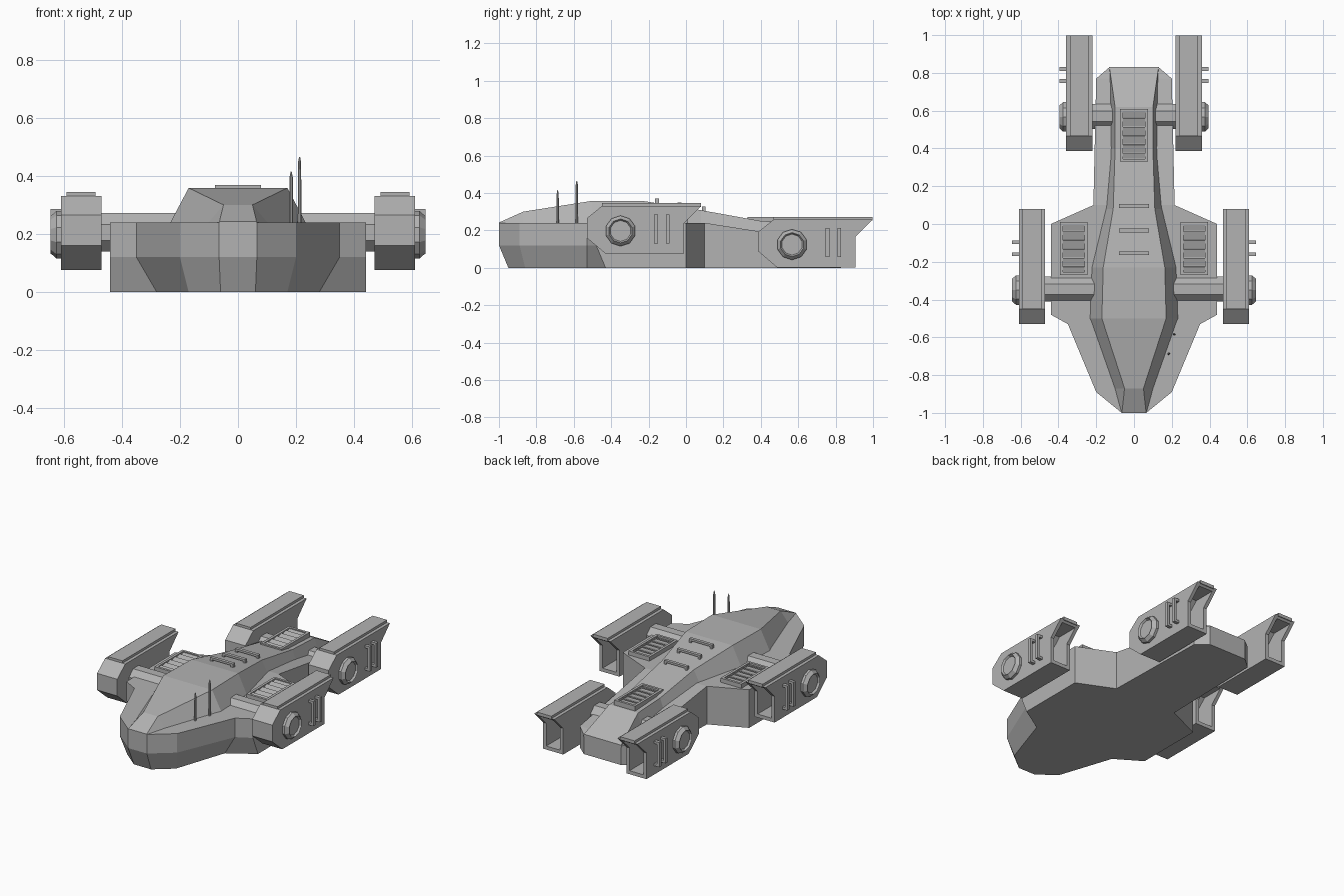
import bpy, bmesh
from mathutils import Matrix, Vector

cube = bpy.data.objects.get("Cube")
if cube:
    bpy.data.objects.remove(cube, do_unlink=True)

grey = bpy.data.materials.new("hull_grey")
grey.use_nodes = True
COLOUR = (0.45, 0.45, 0.45, 1)
grey.diffuse_color = COLOUR
grey.node_tree.nodes["Principled BSDF"].inputs["Base Color"].default_value = COLOUR


def finish(name, bm):
    bmesh.ops.recalc_face_normals(bm, faces=bm.faces)
    mesh = bpy.data.meshes.new(name)
    bm.to_mesh(mesh)
    bm.free()
    mesh.materials.append(grey)
    obj = bpy.data.objects.new(name, mesh)
    bpy.context.collection.objects.link(obj)
    return obj


def loft(name, sections):
    """Skin mirrored half sections, each listed from top to bottom."""
    bm = bmesh.new()
    right = [[bm.verts.new(p) for p in s] for s in sections]
    left = [[bm.verts.new((-p[0], p[1], p[2])) for p in s] for s in sections]
    n = len(sections[0])
    for i in range(len(sections) - 1):
        for side in (right, left):
            for k in range(n - 1):
                bm.faces.new((side[i][k], side[i + 1][k], side[i + 1][k + 1], side[i][k + 1]))
        for k in (0, n - 1):
            bm.faces.new((left[i][k], left[i + 1][k], right[i + 1][k], right[i][k]))
    for i in (0, -1):
        for k in range(n - 1):
            bm.faces.new((left[i][k], left[i][k + 1], right[i][k + 1], right[i][k]))
    return finish(name, bm)


def add_box(bm, lo, hi):
    lo, hi = Vector(lo), Vector(hi)
    m = Matrix.Translation((lo + hi) / 2) @ Matrix.Diagonal((*(hi - lo), 1))
    bmesh.ops.create_cube(bm, size=1, matrix=m)


def add_tube(bm, start, end, r1, r2, sides):
    start, end = Vector(start), Vector(end)
    d = end - start
    turn = Vector((0, 0, 1)).rotation_difference(d).to_matrix().to_4x4()
    spin = Matrix.Rotation(3.14159 / sides, 4, "Z")
    bmesh.ops.create_cone(bm, cap_ends=True, segments=sides, radius1=r1, radius2=r2,
                          depth=d.length, matrix=Matrix.Translation((start + end) / 2) @ turn @ spin)


def place(name, bm, side, offset=(0, 0, 0)):
    """Move a part and mirror it to the chosen side."""
    bmesh.ops.translate(bm, verts=bm.verts, vec=offset)
    bmesh.ops.scale(bm, verts=bm.verts, vec=(side, 1, 1))
    return finish(name, bm)


# Lower hull: deck edge and floor edge pairs
hull = []
for x, y, z, bx, by in [(.065, -1, .24, .06, -.95), (.2, -.89, .24, .17, -.86),
                        (.35, -.53, .24, .28, -.53), (.44, -.48, .24, .44, -.43),
                        (.44, 0, .24, .44, 0), (.215, .1, .24, .215, .1),
                        (.2, .77, .135, .2, .77), (.13, .83, .12, .13, .83)]:
    hull.append([(x, y, z), (x, y, z / 2), (bx, by, 0)])
loft("lower_hull", hull)

# Upper hull: y, ridge x, ridge z, base x, base z
upper = []
for y, rx, rz, bx, bz in [(-1, .064, .242, .065, .236), (-.87, .05, .3, .105, .235),
                          (-.5, .17, .358, .235, .235), (-.23, .163, .357, .225, .235),
                          (.08, .11, .308, .15, .235), (.4, .1, .25, .125, .18),
                          (.62, .1, .24, .125, .15), (.83, .13, .125, .132, .11)]:
    upper.append([(rx, y, rz), (bx, y, bz)])
loft("upper_hull", upper)


# Engine pod, modelled at the front station
def pod_body(name, side, offset):
    bm = bmesh.new()
    profile = [(-.53, .16), (-.53, .265), (-.45, .33), (.08, .33),
               (-.01, .24), (-.01, .075), (-.43, .075)]
    face = bm.faces.new([bm.verts.new((.47, y, z)) for y, z in profile])
    ext = bmesh.ops.extrude_face_region(bm, geom=[face])
    bmesh.ops.translate(bm, vec=(.14, 0, 0),
                        verts=[v for v in ext["geom"] if isinstance(v, bmesh.types.BMVert)])
    bmesh.ops.recalc_face_normals(bm, faces=bm.faces)
    # Hollow exhaust at the rear
    rear = [f for f in bm.faces if f.normal.y > .5]
    bmesh.ops.inset_region(bm, faces=rear, thickness=.022, use_even_offset=True)
    ext = bmesh.ops.extrude_face_region(bm, geom=rear)
    bmesh.ops.translate(bm, vec=(0, -.14, 0),
                        verts=[v for v in ext["geom"] if isinstance(v, bmesh.types.BMVert)])
    bmesh.ops.delete(bm, geom=[f for f in rear if f.is_valid], context="FACES")
    # Raised spine on top
    add_box(bm, (.49, -.45, .325), (.59, .08, .345))
    place(name, bm, side, offset)


def pod_hub(name, side, offset):
    bm = bmesh.new()
    add_tube(bm, (.605, -.35, .197), (.625, -.35, .197), .082, .082, 10)
    add_tube(bm, (.625, -.35, .197), (.645, -.35, .197), .082, .064, 10)
    bm.normal_update()
    outer = max(bm.faces, key=lambda f: f.calc_center_median().x)
    bmesh.ops.inset_region(bm, faces=[outer], thickness=.008)
    bmesh.ops.translate(bm, verts=outer.verts, vec=(-.012, 0, 0))
    place(name, bm, side, offset)


def pod_handles(name, side, offset):
    bm = bmesh.new()
    for y in (-.16, -.097):
        add_box(bm, (.63, y - .01, .13), (.645, y + .01, .285))
        for z in (.13, .27):
            add_box(bm, (.605, y - .01, z), (.632, y + .01, z + .015))
    place(name, bm, side, offset)


def axle(name, side, start, y, z, end):
    bm = bmesh.new()
    add_tube(bm, (start, y, z), (end, y, z), .072, .072, 8)
    place(name, bm, side)


REAR = (-.25, .917, -.073)
for side, label in ((1, "left"), (-1, "right")):
    for station, offset in (("front", (0, 0, 0)), ("rear", REAR)):
        pod_body(f"{station}_{label}_pod", side, offset)
        pod_hub(f"{station}_{label}_hub", side, offset)
        pod_handles(f"{station}_{label}_pod_handles", side, offset)
    axle(f"front_{label}_axle", side, .19, -.345, .205, .48)
    axle(f"rear_{label}_axle", side, .11, .57, .127, .23)


# Slatted vents
def vent(name, x, y0, y1, z):
    bm = bmesh.new()
    add_box(bm, (x - .065, y0, z - .03), (x + .065, y1, z + .01))
    for s in (-1, 1):
        add_box(bm, (x + s * .065 - .008, y0, z - .03), (x + s * .065 + .008, y1, z + .026))
    for y in (y0, y1 - .015):
        add_box(bm, (x - .065, y, z - .02), (x + .065, y + .015, z + .026))
    count = 6
    step = (y1 - y0) / count
    for i in range(count):
        slat = bmesh.new()
        add_box(slat, (-.06, -step * .45, -.003), (.06, step * .45, .003))
        m = Matrix.Translation((x, y0 + (i + .5) * step, z + .014)) @ Matrix.Rotation(.3, 4, "X")
        slat.transform(m)
        temp = bpy.data.meshes.new("slat")
        slat.to_mesh(temp)
        slat.free()
        bm.from_mesh(temp)
        bpy.data.meshes.remove(temp)
    finish(name, bm)


vent("left_deck_vent", .32, -.27, .01, .24)
vent("right_deck_vent", -.32, -.27, .01, .24)
vent("rear_vent", 0, .33, .61, .245)

# Grab rails along the spine
for i, (y, z) in enumerate([(-.155, .347), (-.035, .328), (.095, .306)]):
    bm = bmesh.new()
    add_box(bm, (-.08, y - .01, z + .009), (.08, y + .01, z + .022))
    for x in (-.08, .065):
        add_box(bm, (x, y - .01, z - .02), (x + .015, y + .01, z + .012))
    finish(f"spine_rail_{i + 1}", bm)

# Aerials on the left side
for i, (x, y, top) in enumerate([(.183, -.686, .415), (.212, -.584, .465)]):
    bm = bmesh.new()
    add_tube(bm, (x, y, .22), (x, y, top - .02), .007, .006, 8)
    add_tube(bm, (x, y, top - .02), (x, y, top), .006, .002, 8)
    finish(f"aerial_{i + 1}", bm)
